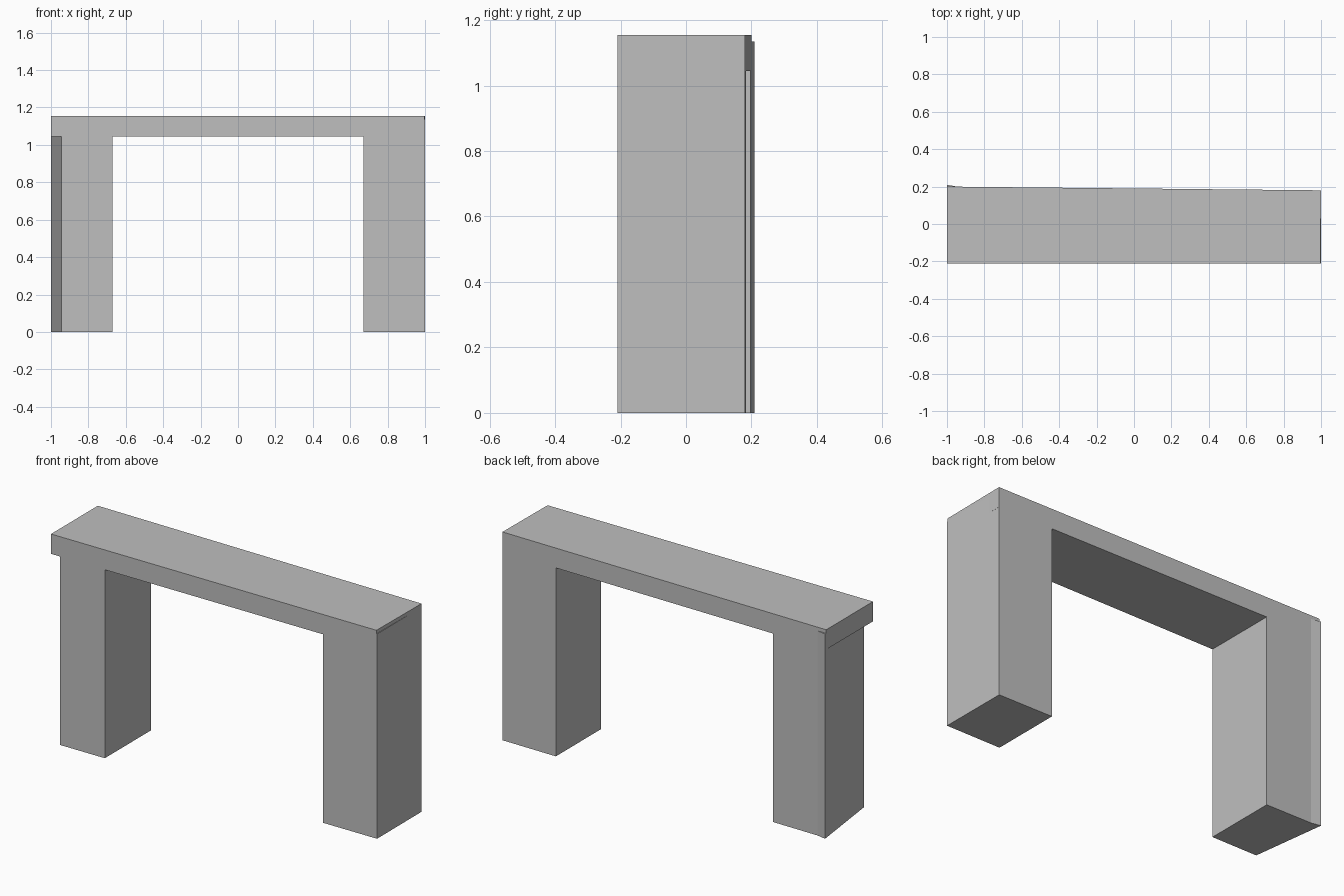
import bpy
import bmesh

cube = bpy.data.objects.get("Cube")
if cube:
    bpy.data.objects.remove(cube, do_unlink=True)

grey = bpy.data.materials.new("plain_grey")
grey.use_nodes = True
colour = (0.52, 0.52, 0.52, 1)
grey.diffuse_color = colour
grey.node_tree.nodes["Principled BSDF"].inputs["Base Color"].default_value = colour


def prism(name, outline, bottom, top):
    """Extrude a counter-clockwise plan outline between two heights."""
    bm = bmesh.new()
    face = bm.faces.new([bm.verts.new((x, y, bottom)) for x, y in outline])
    moved = bmesh.ops.extrude_face_region(bm, geom=[face])["geom"]
    for v in moved:
        if isinstance(v, bmesh.types.BMVert):
            v.co.z = top
    bmesh.ops.recalc_face_normals(bm, faces=bm.faces)
    mesh = bpy.data.meshes.new(name)
    bm.to_mesh(mesh)
    bm.free()
    mesh.materials.append(grey)
    obj = bpy.data.objects.new(name, mesh)
    bpy.context.collection.objects.link(obj)
    return obj


FRONT = -0.21
UNDERSIDE = 1.045
LEG_TOP = 1.135


def back(x):
    """Slightly skewed rear line of the bench."""
    return 0.19 - 0.01 * x


# Top slab, a little narrower at its front left corner
prism("top_slab", [(-1, FRONT), (0.996, FRONT), (1, back(1)), (-1, back(-1))],
      UNDERSIDE, 1.155)

# Left leg, its outer corner just proud of the slab end
prism("left_leg", [(0.67, FRONT), (1, FRONT), (0.999, back(1)), (0.67, back(0.67))],
      0, LEG_TOP)

# Right leg, with a slanted outer side and a flared rear corner
prism("right_leg", [(-0.945, FRONT), (-0.67, FRONT), (-0.67, back(-0.67)),
                    (-0.945, back(-0.945)), (-1, 0.21)],
      0, LEG_TOP)
